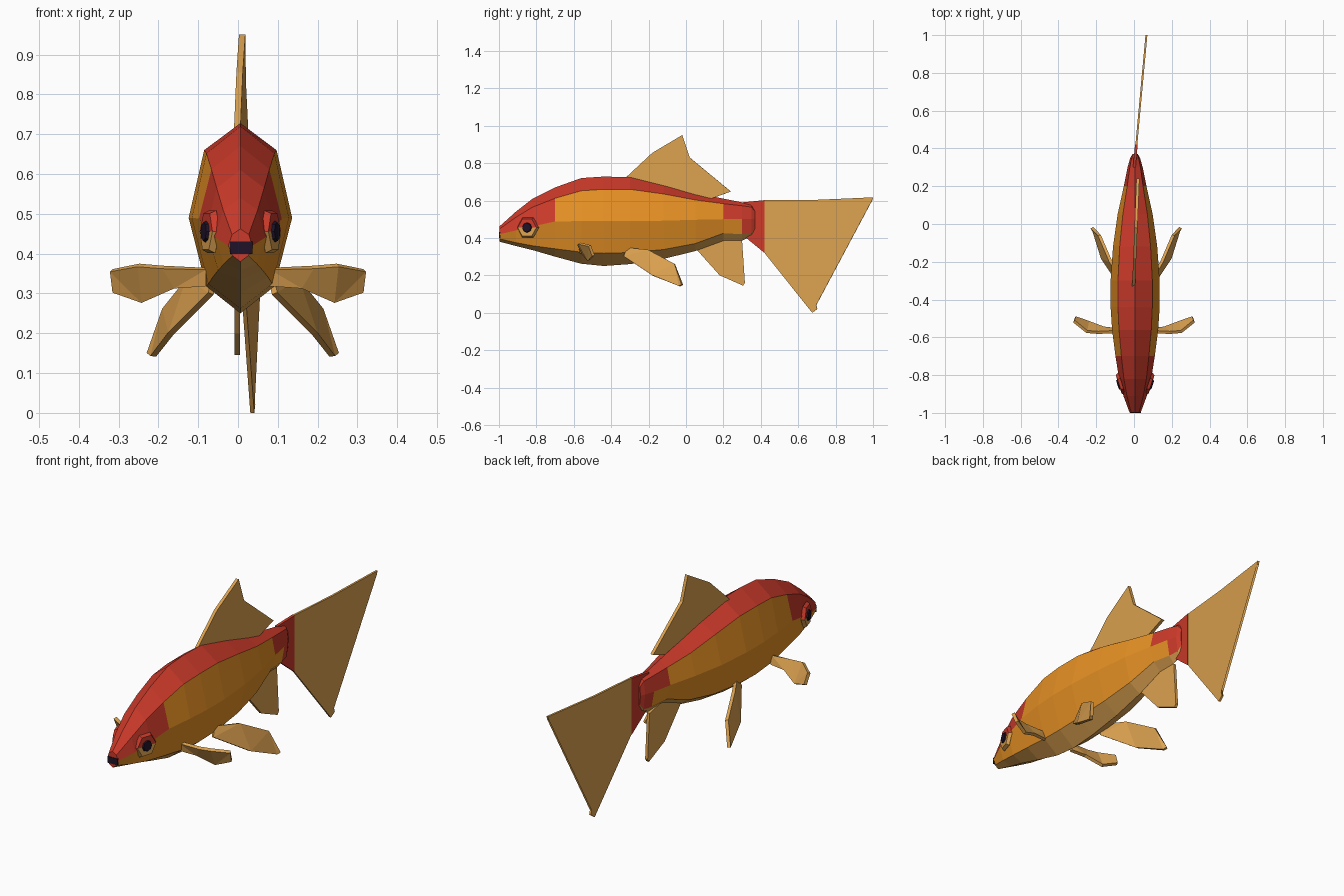
import bpy, bmesh, math
from mathutils import Vector, Matrix

if "Cube" in bpy.data.objects:
    bpy.data.objects.remove(bpy.data.objects["Cube"])

OX = 0.006  # body sits a hair off centre


def material(name, rgb):
    m = bpy.data.materials.new(name)
    m.diffuse_color = (*rgb, 1)
    m.use_nodes = True
    m.node_tree.nodes["Principled BSDF"].inputs["Base Color"].default_value = m.diffuse_color
    return m


RED = material("scale red", (0.60, 0.042, 0.023))
ORANGE = material("flank orange", (0.80, 0.285, 0.018))
TAN = material("fin tan", (0.72, 0.36, 0.08))
DARK = material("pupil dark", (0.013, 0.006, 0.02))


def add_object(name, bm, mats):
    me = bpy.data.meshes.new(name)
    bm.to_mesh(me)
    bm.free()
    for m in mats:
        me.materials.append(m)
    ob = bpy.data.objects.new(name, me)
    bpy.context.collection.objects.link(ob)
    return ob


def plate(name, pts, mat, thick):
    """Thin fin from an outline of 3D points."""
    bm = bmesh.new()
    f = bm.faces.new([bm.verts.new(p) for p in pts])
    bmesh.ops.triangulate(bm, faces=[f])
    ob = add_object(name, bm, [mat])
    mod = ob.modifiers.new("thickness", 'SOLIDIFY')
    mod.thickness = thick
    mod.offset = 0
    return ob


# Body: eight-sided rings (y, top, upper, mid, lower, bottom, half width)
rings = [
    (-0.997, .462, .448, .420, .395, .380, .030),
    (-0.91, .540, .510, .440, .375, .357, .062),
    (-0.82, .610, .565, .462, .358, .335, .085),
    (-0.70, .670, .612, .488, .342, .300, .104),
    (-0.56, .720, .652, .490, .324, .262, .122),
    (-0.44, .728, .660, .490, .318, .250, .130),
    (-0.30, .725, .660, .490, .322, .260, .130),
    (-0.12, .685, .635, .492, .338, .288, .117),
    (0.05, .640, .603, .497, .370, .330, .093),
    (0.20, .610, .583, .500, .425, .385, .060),
    (0.30, .590, .572, .500, .420, .385, .040),
    (0.35, .580, .565, .500, .425, .410, .026),
    (0.37, .550, .540, .500, .455, .440, .014),
]
bm = bmesh.new()
loops = []
for y, t, u, m, l, b, w in rings:
    prof = [(0, t), (.7 * w, u), (w, m), (.66 * w, l), (0, b),
            (-.66 * w, l), (-w, m), (-.7 * w, u)]
    loops.append([bm.verts.new((x + OX, y, z)) for x, z in prof])
for a, b in zip(loops, loops[1:]):
    y = (a[0].co.y + b[0].co.y) / 2
    for i in range(8):
        f = bm.faces.new((a[i], a[(i + 1) % 8], b[(i + 1) % 8], b[i]))
        band = min(i, 7 - i)  # 0 back, 1 upper flank, 2 lower flank, 3 belly
        if band == 0 or (band == 1 and not -.7 < y < .2) or (band == 2 and y > .3):
            f.material_index = 0
        else:
            f.material_index = 2 if band == 3 else 1
bm.faces.new(loops[0])
bm.faces.new(loops[-1])
bmesh.ops.recalc_face_normals(bm, faces=bm.faces)
add_object("body", bm, [RED, ORANGE, TAN])

# Mouth: dark plate on the snout
bm = bmesh.new()
bmesh.ops.create_cube(bm, size=1, matrix=Matrix.Translation((OX + .002, -.9965, .415))
                      @ Matrix.Diagonal((.056, .007, .032, 1)))
add_object("mouth", bm, [DARK])


# Tail, bent slightly to one side
def tail(pts):
    return [(OX + (y - .35) * .092, y, z) for y, z in pts]


plate("tail_base", tail([(.30, .59), (.42, .602), (.42, .32), (.31, .41)]), RED, .014)
plate("tail_fin", tail([(.42, .602), (.68, .603), (1, .617), (.995, .600), (.62, .425),
                        (.605, .37), (.702, .02), (.675, 0), (.42, .32)]), TAN, .010)

# Fins on the centre line
plate("dorsal_fin", [(OX - .008 + (y + .33) * .04, y, z) for y, z in
                     [(-.33, .715), (-.18, .855), (-.02, .95), (.02, .83), (.24, .648),
                      (.12, .605), (-.1, .64)]], TAN, .016)
plate("anal_fin", [(-.002, y, z) for y, z in
                   [(.05, .345), (.18, .20), (.305, .145), (.315, .16), (.30, .385),
                    (.18, .41)]], TAN, .014)

# Paired fins and eyes
pelvic = [(.07, -.31, .345), (.135, -.20, .335), (.195, -.06, .26), (.235, -.02, .15),
          (.225, -.035, .142), (.18, -.18, .20), (.08, -.33, .30)]
pectoral = [(.08, -.57, .362), (.19, -.575, .366), (.25, -.57, .371), (.318, -.515, .358),
            (.312, -.495, .305), (.24, -.52, .28), (.16, -.55, .316), (.08, -.56, .32)]


def fan_disc(r, depth, sides, place):
    """Disc with a fan front, axis along local z."""
    bm = bmesh.new()
    front = [bm.verts.new((r * .85 * math.cos(k * math.tau / sides),
                           r * .85 * math.sin(k * math.tau / sides), depth)) for k in range(sides)]
    back = [bm.verts.new((v.co.x / .85, v.co.y / .85, 0)) for v in front]
    hub = bm.verts.new((0, 0, depth))
    for k in range(sides):
        n = (k + 1) % sides
        bm.faces.new((hub, front[k], front[n]))
        bm.faces.new((front[k], back[k], back[n], front[n]))
    bm.faces.new(back[::-1])
    bmesh.ops.transform(bm, matrix=place, verts=bm.verts)
    bmesh.ops.recalc_face_normals(bm, faces=bm.faces)
    return bm


for side, s in (("right", 1), ("left", -1)):
    plate(side + "_pelvic_fin", [(s * x + .012, y, z) for x, y, z in pelvic], TAN, .016)
    plate(side + "_pectoral_fin", [(s * x, y, z) for x, y, z in pectoral], TAN, .016)
    out = Vector((s, -.32, .03)).normalized()
    turn = out.to_track_quat('Z', 'Y').to_matrix().to_4x4()
    centre = Vector((OX + s * .071, -.845, .455))
    bm = fan_disc(.062, .016, 6, Matrix.Translation(centre) @ turn)
    for f in bm.faces:  # upper lid red, lower rim tan
        f.material_index = 0 if f.calc_center_median().z > .453 else 1
    add_object(side + "_eye", bm, [RED, TAN])
    bm = fan_disc(.028, .009, 8, Matrix.Translation(centre + out * .014) @ turn)
    add_object(side + "_pupil", bm, [DARK])
